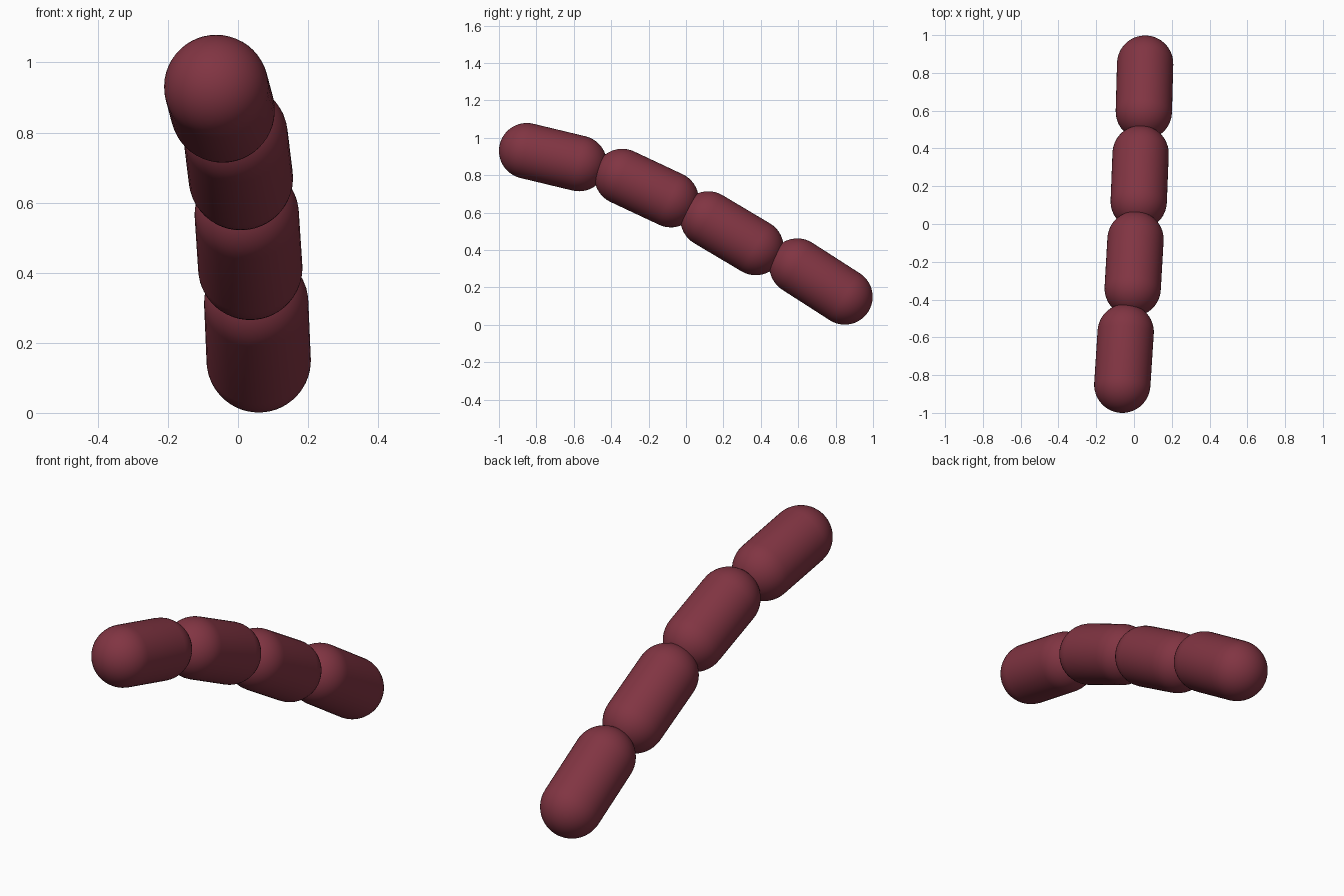
import bpy, bmesh, math
from mathutils import Vector, Matrix

if "Cube" in bpy.data.objects:
    bpy.data.objects.remove(bpy.data.objects["Cube"])

RADIUS = 0.149
SIDES = 48
CAP_STEPS = 12

mat = bpy.data.materials.new("dark_red")
mat.diffuse_color = (0.22, 0.035, 0.055, 1)
mat.use_nodes = True
mat.node_tree.nodes["Principled BSDF"].inputs["Base Color"].default_value = mat.diffuse_color


def capsule(name, start, end):
    """Round-ended cylinder between two cap centres, lathed from a half profile."""
    start, end = Vector(start), Vector(end)
    half = (end - start).length / 2
    profile = []
    for sign in (-1, 1):
        angles = [i / CAP_STEPS * math.pi / 2 for i in range(CAP_STEPS + 1)]
        for a in (reversed(angles) if sign < 0 else angles):
            profile.append((RADIUS * math.cos(a), 0, sign * (half + RADIUS * math.sin(a))))

    bm = bmesh.new()
    verts = [bm.verts.new(p) for p in profile]
    edges = [bm.edges.new(pair) for pair in zip(verts, verts[1:])]
    bmesh.ops.spin(bm, geom=verts + edges, cent=(0, 0, 0), axis=(0, 0, 1),
                   angle=2 * math.pi, steps=SIDES)
    bmesh.ops.remove_doubles(bm, verts=bm.verts, dist=1e-4)
    bmesh.ops.recalc_face_normals(bm, faces=bm.faces)
    turn = (end - start).to_track_quat('Z', 'Y').to_matrix().to_4x4()
    bm.transform(Matrix.Translation((start + end) / 2) @ turn)
    for f in bm.faces:
        f.smooth = True

    mesh = bpy.data.meshes.new(name)
    bm.to_mesh(mesh)
    bm.free()
    mesh.materials.append(mat)
    obj = bpy.data.objects.new(name, mesh)
    bpy.context.collection.objects.link(obj)


# Links from the raised front end down to the low back end
links = [
    ((-0.062, -0.851, 0.930), (-0.044, -0.572, 0.863)),
    ((-0.007, -0.341, 0.792), (0.008, -0.081, 0.670)),
    ((0.025, 0.119, 0.565), (0.035, 0.373, 0.414)),
    ((0.052, 0.595, 0.313), (0.059, 0.849, 0.150)),
]
for i, (a, b) in enumerate(links, 1):
    capsule(f"link_{i}", a, b)
